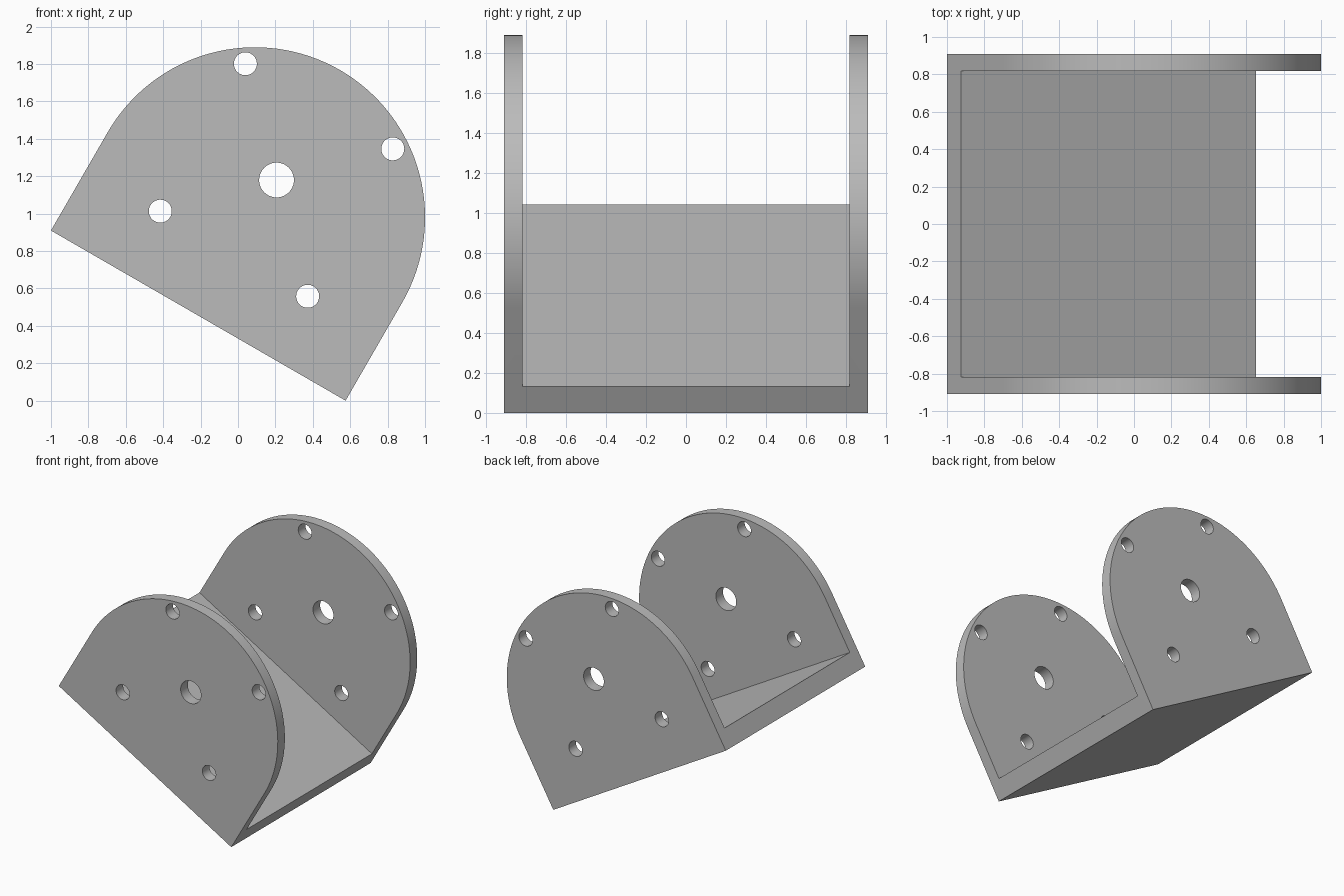
import bpy, bmesh
from math import radians, cos, sin, pi
from mathutils import Matrix

cube = bpy.data.objects.get("Cube")
if cube:
    bpy.data.objects.remove(cube, do_unlink=True)

R = 0.9095           # half width and radius of the rounded ends
ARC_Z = R * 2 / 3    # height of the arc centre above the base
FLOOR = 0.152        # floor thickness
INNER = 0.817        # half the gap between the side plates
HOLE_Z = 0.837       # height of the hole pattern centre
PITCH = 0.455        # half spacing of the small holes

grey = bpy.data.materials.new("plain grey")
grey.use_nodes = True
colour = (0.5, 0.5, 0.5, 1)
grey.diffuse_color = colour
grey.node_tree.nodes["Principled BSDF"].inputs["Base Color"].default_value = colour


def prism(name, outline, half_depth):
    """Extrude an x-z outline symmetrically along y."""
    bm = bmesh.new()
    face = bm.faces.new([bm.verts.new((x, -half_depth, z)) for x, z in outline])
    new = bmesh.ops.extrude_face_region(bm, geom=[face])["geom"]
    verts = [v for v in new if isinstance(v, bmesh.types.BMVert)]
    bmesh.ops.translate(bm, verts=verts, vec=(0, 2 * half_depth, 0))
    bmesh.ops.recalc_face_normals(bm, faces=bm.faces)
    mesh = bpy.data.meshes.new(name)
    bm.to_mesh(mesh)
    bm.free()
    mesh.materials.append(grey)
    obj = bpy.data.objects.new(name, mesh)
    bpy.context.collection.objects.link(obj)
    return obj


def circle(cx, cz, r, n):
    return [(cx + r * cos(2 * pi * i / n), cz + r * sin(2 * pi * i / n)) for i in range(n)]


# Solid block with a rounded top
arc = [(R * cos(pi * i / 64), ARC_Z + R * sin(pi * i / 64)) for i in range(65)]
bracket = prism("u_bracket", [(-R, 0), (R, 0)] + arc, R)

# Channel between the plates, a centre bore and four small bolt holes
cutters = [prism("channel_cutter", [(-2, FLOOR), (2, FLOOR), (2, 3), (-2, 3)], INNER),
           prism("bore_cutter", circle(0, HOLE_Z, 0.093, 48), 2)]
for sx in (-1, 1):
    for sz in (-1, 1):
        cutters.append(prism("bolt_cutter", circle(sx * PITCH, HOLE_Z + sz * PITCH, 0.0615, 32), 2))

bpy.ops.object.select_all(action="DESELECT")
bpy.context.view_layer.objects.active = bracket
bracket.select_set(True)
for cutter in cutters:
    cut = bracket.modifiers.new("cut", "BOOLEAN")
    cut.operation, cut.solver, cut.object = "DIFFERENCE", "EXACT", cutter
    bpy.ops.object.modifier_apply(modifier=cut.name)
    bpy.data.objects.remove(cutter, do_unlink=True)

# Tilt about the y axis so it stands on one lower edge, then centre it
tilt = radians(30)
place = Matrix.Translation((-0.2125, 0, R * sin(tilt))) @ Matrix.Rotation(tilt, 4, "Y")
bracket.data.transform(place)
bpy.ops.object.shade_smooth_by_angle(angle=radians(30))
